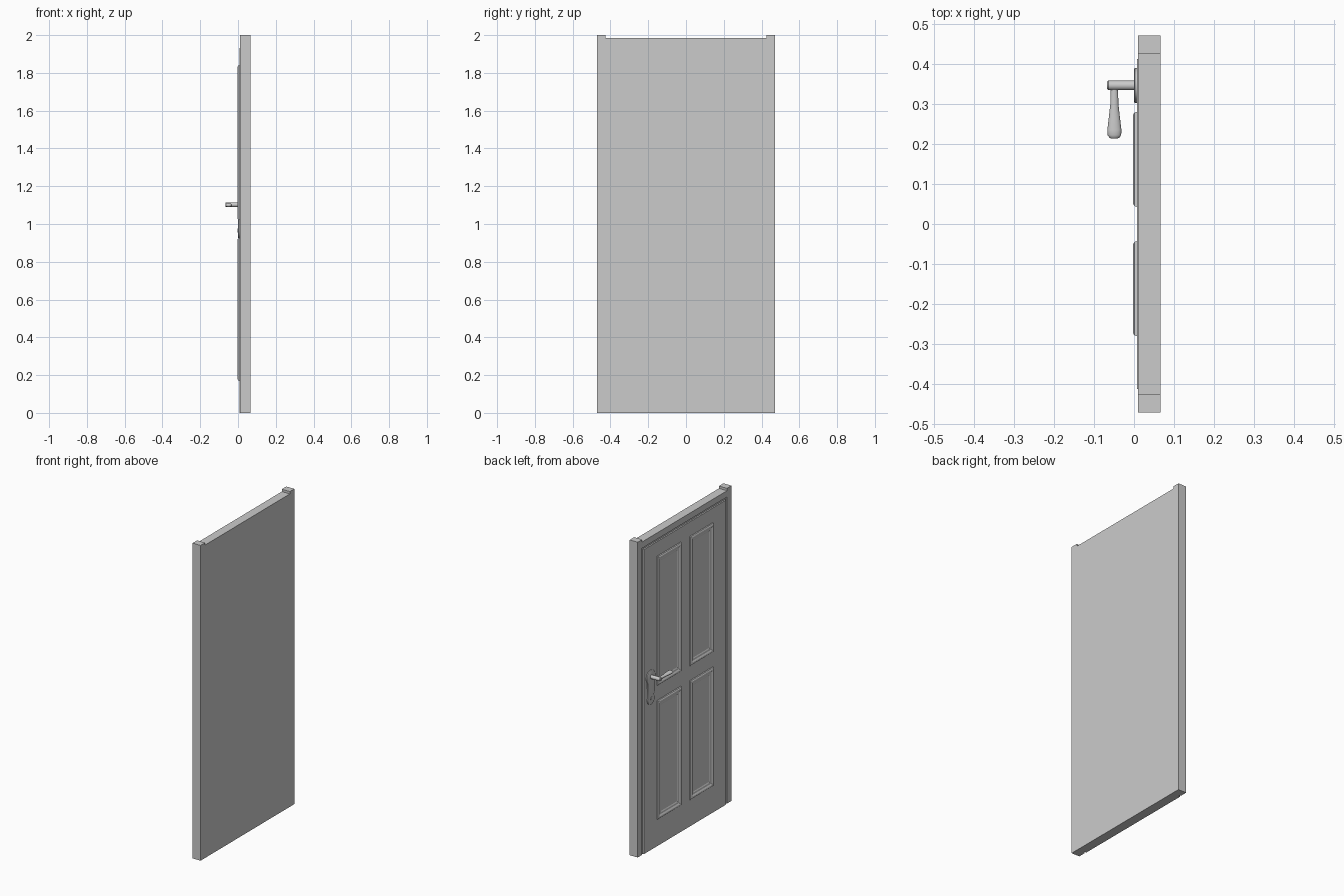
import bpy, bmesh, math
from mathutils import Vector

if "Cube" in bpy.data.objects:
    bpy.data.objects.remove(bpy.data.objects["Cube"])


def finish(name, bm, smooth=False):
    bmesh.ops.recalc_face_normals(bm, faces=bm.faces)
    me = bpy.data.meshes.new(name)
    bm.to_mesh(me)
    bm.free()
    ob = bpy.data.objects.new(name, me)
    bpy.context.collection.objects.link(ob)
    if smooth:
        bpy.context.view_layer.objects.active = ob
        ob.select_set(True)
        bpy.ops.object.shade_smooth_by_angle(angle=math.radians(35))
        ob.select_set(False)
    return ob


def box(name, lo, hi):
    bm = bmesh.new()
    bmesh.ops.create_cube(bm, size=1)
    for v in bm.verts:
        v.co = Vector([a + (b - a) * (c + 0.5) for a, b, c in zip(lo, hi, v.co)])
    return finish(name, bm)


def loft(name, rings, cap_start=True, cap_end=True, smooth=True):
    bm = bmesh.new()
    vs = [[bm.verts.new(p) for p in r] for r in rings]
    n = len(vs[0])
    for a, b in zip(vs, vs[1:]):
        for i in range(n):
            j = (i + 1) % n
            bm.faces.new((a[i], a[j], b[j], b[i]))
    if cap_start:
        bm.faces.new(vs[0])
    if cap_end:
        bm.faces.new(vs[-1])
    return finish(name, bm, smooth)


FRAME_X, BACK_X, LEAF_X = 0.010, 0.066, 0.007

# Frame: two posts, a slightly lower header
for side, s in (("left", 1), ("right", -1)):
    y0, y1 = sorted((0.425 * s, 0.47 * s))
    box(side + "_post", (FRAME_X, y0, 0), (BACK_X, y1, 2.0))
box("header", (FRAME_X, -0.425, 1.945), (BACK_X, 0.425, 1.985))

# Door leaf: flush back slab and a front face set inside a narrow shadow gap
box("leaf_core", (0.016, -0.425, 0), (BACK_X, 0.425, 1.945))
box("leaf_face", (LEAF_X, -0.412, 0), (0.016, 0.412, 1.932))


# Raised mouldings: (inset, x) profile swept round a rectangle
def moulding(name, y0, y1, z0, z1):
    profile = [(0, LEAF_X), (0.002, 0.001), (0.008, -0.003), (0.016, -0.003),
               (0.024, 0.002), (0.034, 0.003), (0.040, 0.006)]
    rings = [[(x, y0 + d, z0 + d), (x, y1 - d, z0 + d),
              (x, y1 - d, z1 - d), (x, y0 + d, z1 - d)] for d, x in profile]
    loft(name, rings, cap_start=False, smooth=False)


for row, z0, z1 in (("lower", 0.17, 0.925), ("upper", 1.02, 1.84)):
    moulding(row + "_panel_left", 0.043, 0.28, z0, z1)
    moulding(row + "_panel_right", -0.28, -0.043, z0, z1)

# Handle plate: round top and bottom with a narrower waist
HY, HZ = 0.346, 1.10


def plate_ring(x, d):
    pts = []
    for i in range(17):
        a = math.radians(-40 + 260 * i / 16)
        pts.append((x, HY + (0.044 - d) * math.cos(a), HZ + (0.044 - d) * math.sin(a)))
    for i in range(17):
        a = math.radians(150 + 240 * i / 16)
        pts.append((x, HY + (0.035 - d) * math.cos(a), 0.96 + (0.035 - d) * math.sin(a)))
    return pts


loft("handle_plate", [plate_ring(LEAF_X, 0), plate_ring(0.002, 0), plate_ring(0.0, 0.004)])


# Handle stem
def circle_x(x, r):
    return [(x, HY + r * math.cos(t * math.tau / 20), HZ + 0.002 + r * math.sin(t * math.tau / 20))
            for t in range(20)]


loft("handle_stem", [circle_x(0.003, 0.012), circle_x(-0.064, 0.012), circle_x(-0.067, 0.009)])

# Handle lever, widening toward its rounded end
lever = [(0.346, 0.009, 0.008), (0.30, 0.010, 0.008), (0.265, 0.014, 0.009),
         (0.235, 0.0175, 0.010), (0.222, 0.017, 0.010), (0.215, 0.012, 0.007),
         (0.213, 0.007, 0.004)]
loft("handle_lever", [[(-0.049 + w * math.cos(t * math.tau / 20), y,
                        HZ + h * math.sin(t * math.tau / 20)) for t in range(20)]
                      for y, w, h in lever])

# Keyhole cylinder below the lever
loft("key_cylinder", [[(x, HY + 0.010 * math.cos(t * math.tau / 16),
                        0.965 + 0.010 * math.sin(t * math.tau / 16)) for t in range(16)]
                      for x in (0.004, -0.002)])
